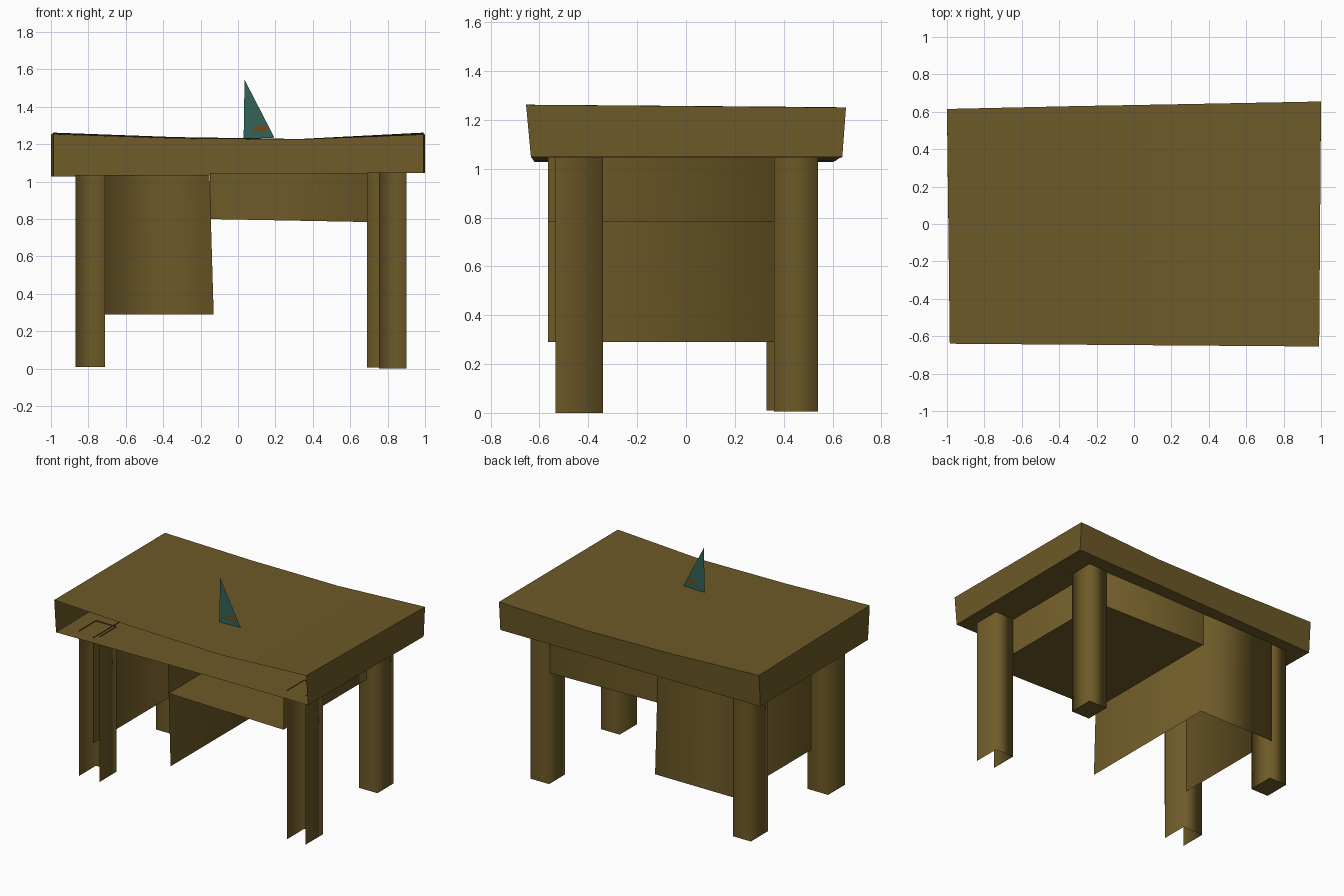
import bpy, bmesh

if "Cube" in bpy.data.objects:
    bpy.data.objects.remove(bpy.data.objects["Cube"])


def material(name, rgb):
    m = bpy.data.materials.new(name)
    m.diffuse_color = (*rgb, 1)
    m.use_nodes = True
    m.node_tree.nodes["Principled BSDF"].inputs["Base Color"].default_value = m.diffuse_color
    return m


wood = material("brown wood", (0.155, 0.102, 0.021))
teal = material("dark teal", (0.032, 0.125, 0.098))
rust = material("rust orange", (0.155, 0.07, 0.012))


def finish(bm, name, mat, smooth=()):
    for f in bm.faces:
        f.smooth = f.index in smooth or smooth == "all"
    me = bpy.data.meshes.new(name)
    bm.to_mesh(me)
    bm.free()
    me.materials.append(mat)
    ob = bpy.data.objects.new(name, me)
    bpy.context.collection.objects.link(ob)
    return ob


def shell(name, x, y, z, skip, lean=0.0):
    """Thin-walled box with some sides left out; lean shifts the top right edge in x."""
    bm = bmesh.new()
    v = []
    for top in (0, 1):
        for px, py in ((x[0], y[0]), (x[1], y[0]), (x[1], y[1]), (x[0], y[1])):
            dx = lean if top and px == x[1] else 0
            v.append(bm.verts.new((px + dx, py, z[top])))
    sides = {"bottom": (3, 2, 1, 0), "front": (0, 1, 5, 4), "right": (1, 2, 6, 5),
             "back": (2, 3, 7, 6), "left": (3, 0, 4, 7)}
    for key, idx in sides.items():
        if key not in skip:
            bm.faces.new([v[i] for i in idx]).smooth = key != "bottom"
    me = bpy.data.meshes.new(name)
    bm.to_mesh(me)
    bm.free()
    me.materials.append(wood)
    ob = bpy.data.objects.new(name, me)
    bpy.context.collection.objects.link(ob)
    return ob


# Legs: the front pair are open channels, the back pair are closed
open_leg = ("front", "bottom")
shell("front_left_leg", (-0.87, -0.71), (-0.53, -0.34), (0.01, 1.035), open_leg)
shell("front_right_leg", (0.755, 0.90), (-0.535, -0.34), (0.0, 1.05), open_leg)
shell("back_left_leg", (-0.87, -0.73), (0.33, 0.52), (0.01, 1.035), ())
shell("back_right_leg", (0.69, 0.835), (0.36, 0.54), (0.005, 1.05), ())

# Pedestal and kneehole drawer, both open at the front
shell("pedestal", (-0.735, -0.13), (-0.565, 0.53), (0.29, 1.035), open_leg, -0.022)
drawer = shell("drawer", (-0.15, 0.75), (-0.565, 0.53), (0.79, 1.045), ("front", "left"))
for vert in drawer.data.vertices:
    if vert.co.z < 0.9:
        vert.co.z = 0.80 if vert.co.x < 0 else 0.783

# Sagging tabletop: upper skin, lower skin and three rim walls
top_pts = [(-0.985, -0.64, -1.0, 0.615, 1.262, 1.252), (-0.33, -0.645, -0.33, 0.63, 1.238, 1.230),
           (0.33, -0.65, 0.33, 0.642, 1.228, 1.224), (0.99, -0.655, 1.0, 0.655, 1.262, 1.25)]
low_z = (1.027, 1.034, 1.043, 1.047)
bm = bmesh.new()
upper, lower = [], []
for (xf, yf, xb, yb, zf, zb), zl in zip(top_pts, low_z):
    upper.append((bm.verts.new((xf, yf, zf)), bm.verts.new((xb, yb, zb))))
    lower.append((bm.verts.new((xf, yf + 0.02, zl)), bm.verts.new((xb, yb - 0.015, zl))))
for i in range(3):
    (a, b), (c, d) = upper[i], upper[i + 1]
    (e, f), (g, h) = lower[i], lower[i + 1]
    bm.faces.new((a, c, d, b))
    bm.faces.new((e, f, h, g))
    bm.faces.new((b, d, h, f))
bm.faces.new((upper[0][0], upper[0][1], lower[0][1], lower[0][0]))
bm.faces.new((upper[3][1], upper[3][0], lower[3][0], lower[3][1]))
top = finish(bm, "tabletop", wood)
bpy.context.view_layer.objects.active = top
top.select_set(True)
bpy.ops.object.shade_smooth_by_angle(angle=0.6)


def sheet(name, pts, y, mat):
    bm = bmesh.new()
    bm.faces.new([bm.verts.new((px, y, pz)) for px, pz in pts])
    return finish(bm, name, mat)


# Upright triangular sheet on the desk with a small patch on each side
sheet("triangle_sheet", [(0.03, 1.228), (0.195, 1.235), (0.035, 1.545)], -0.25, teal)
patch = [(0.08, 1.265), (0.16, 1.265), (0.155, 1.298), (0.08, 1.295)]
sheet("patch_front", patch, -0.253, rust)
sheet("patch_back", patch[::-1], -0.247, rust)
